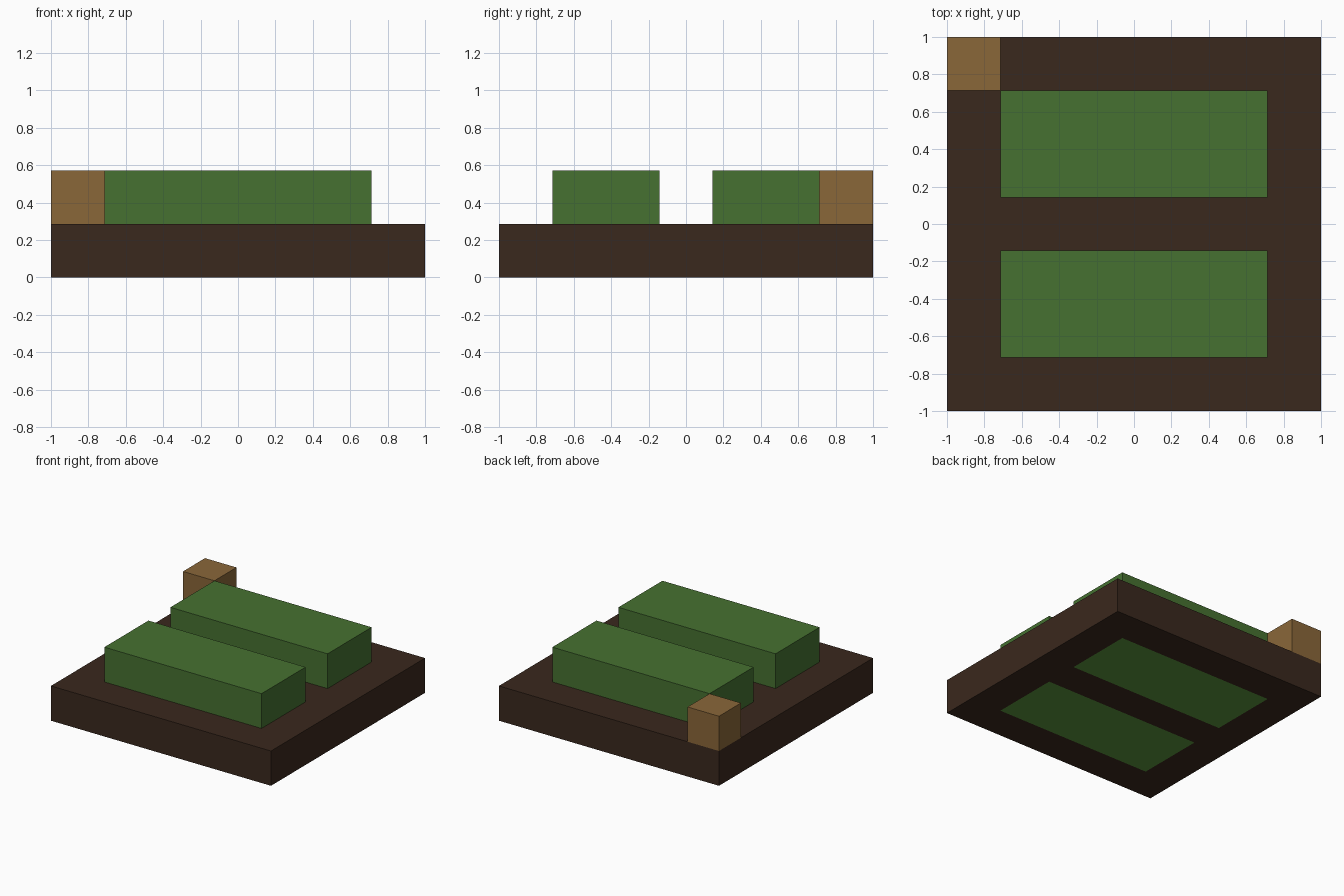
import bpy
import bmesh

if "Cube" in bpy.data.objects:
    bpy.data.objects.remove(bpy.data.objects["Cube"], do_unlink=True)

U = 2 / 7  # block size: the plot is seven blocks wide


def material(name, srgb):
    color = [((c / 255 + 0.055) / 1.055) ** 2.4 for c in srgb] + [1]
    mat = bpy.data.materials.new(name)
    mat.use_nodes = True
    mat.diffuse_color = color
    mat.node_tree.nodes["Principled BSDF"].inputs["Base Color"].default_value = color
    return mat


def add_object(name, bm, mat):
    bmesh.ops.recalc_face_normals(bm, faces=bm.faces)
    mesh = bpy.data.meshes.new(name)
    bm.to_mesh(mesh)
    bm.free()
    mesh.materials.append(mat)
    obj = bpy.data.objects.new(name, mesh)
    bpy.context.collection.objects.link(obj)


def box(name, center, size, mat):
    bm = bmesh.new()
    bmesh.ops.create_cube(bm, size=U)
    for v in bm.verts:
        v.co = [c * U + p * s for c, p, s in zip(center, v.co, size)]
    add_object(name, bm, mat)


soil = material("dark soil", (58, 40, 29))
leaf = material("leaf green", (70, 113, 49))
stem = material("light stem green", (92, 150, 62))
wood = material("light wood", (138, 103, 57))

# Soil slab with two slots for the planted rows
xs = [-3.5, -2.5, 2.5, 3.5]
ys = [-3.5, -2.5, -0.5, 0.5, 2.5, 3.5]
bm = bmesh.new()
grid = [[bm.verts.new((x * U, y * U, 0)) for y in ys] for x in xs]
for i in range(3):
    for j in range(5):
        if i != 1 or j not in (1, 3):
            bm.faces.new((grid[i][j], grid[i + 1][j], grid[i + 1][j + 1], grid[i][j + 1]))
top = bmesh.ops.extrude_face_region(bm, geom=bm.faces[:], use_keep_orig=True)["geom"]
bmesh.ops.translate(bm, vec=(0, 0, U), verts=[g for g in top if isinstance(g, bmesh.types.BMVert)])
add_object("soil_bed", bm, soil)

# Planted rows: lighter stems fill the slots, leaves stand above the soil
for side, y in (("front", -1.5), ("back", 1.5)):
    box(side + "_stem_row", (0, y, 0.5), (5, 2, 1), stem)
    box(side + "_leaf_row", (0, y, 1.5), (5, 2, 1), leaf)

# Wooden block on the back right corner
box("corner_block", (-3, 3, 1.5), (1, 1, 1), wood)
